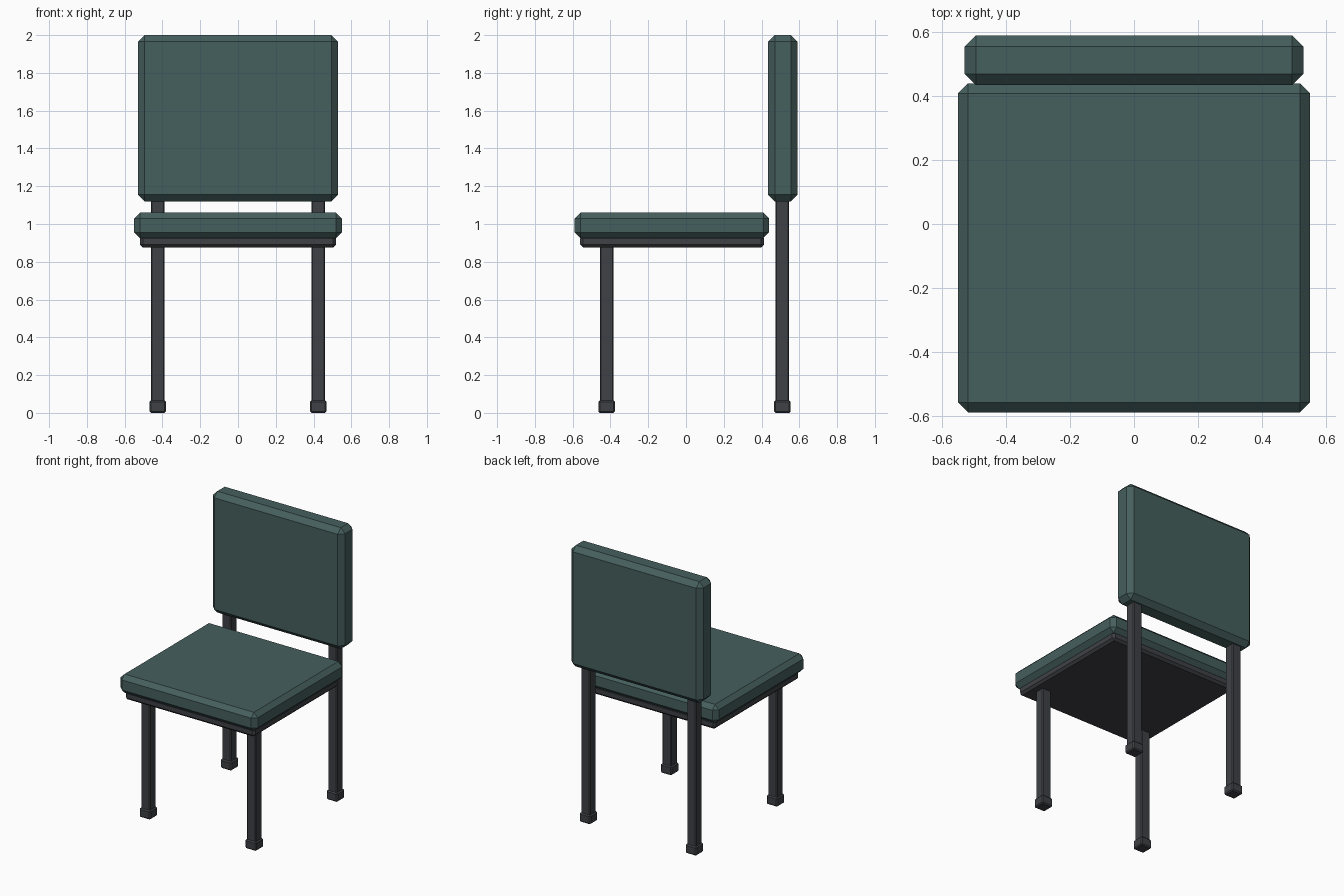
import bpy
import bmesh

cube = bpy.data.objects.get("Cube")
if cube:
    bpy.data.objects.remove(cube, do_unlink=True)


def make_material(name, color):
    mat = bpy.data.materials.new(name)
    mat.use_nodes = True
    mat.diffuse_color = color
    mat.node_tree.nodes["Principled BSDF"].inputs["Base Color"].default_value = color
    return mat


upholstery = make_material("dark teal upholstery", (0.06, 0.115, 0.11, 1))
metal = make_material("charcoal frame", (0.05, 0.053, 0.06, 1))


def chamfered_box(name, low, high, chamfer, mat):
    """Box spanning two corners, with flat chamfered edges."""
    mesh = bpy.data.meshes.new(name)
    bm = bmesh.new()
    bmesh.ops.create_cube(bm, size=1)
    for v in bm.verts:
        v.co = [lo if c < 0 else hi for c, lo, hi in zip(v.co, low, high)]
    bmesh.ops.bevel(bm, geom=bm.edges[:], offset=chamfer, segments=1,
                    affect='EDGES', clamp_overlap=True)
    bm.to_mesh(mesh)
    bm.free()
    mesh.materials.append(mat)
    obj = bpy.data.objects.new(name, mesh)
    bpy.context.collection.objects.link(obj)
    return obj


def post(name, x, y, half, bottom, top, chamfer):
    """Square upright centred on x, y."""
    chamfered_box(name, (x - half, y - half, bottom),
                  (x + half, y + half, top), chamfer, metal)


# Cushions and the frame under the seat
chamfered_box("seat_cushion", (-0.55, -0.59, 0.925), (0.55, 0.44, 1.06), 0.031, upholstery)
chamfered_box("backrest", (-0.53, 0.435, 1.12), (0.53, 0.59, 2.0), 0.035, upholstery)
chamfered_box("seat_frame", (-0.52, -0.56, 0.875), (0.52, 0.413, 0.94), 0.016, metal)

# Legs and feet; the back legs run up into the backrest
for side, x in (("left", 0.425), ("right", -0.425)):
    for end, y, top in (("front", -0.42, 0.9), ("back", 0.51, 1.25)):
        post(f"{end}_{side}_leg", x, y, 0.036, 0.01, top, 0.006)
        post(f"{end}_{side}_foot", x, y, 0.044, 0, 0.066, 0.008)
